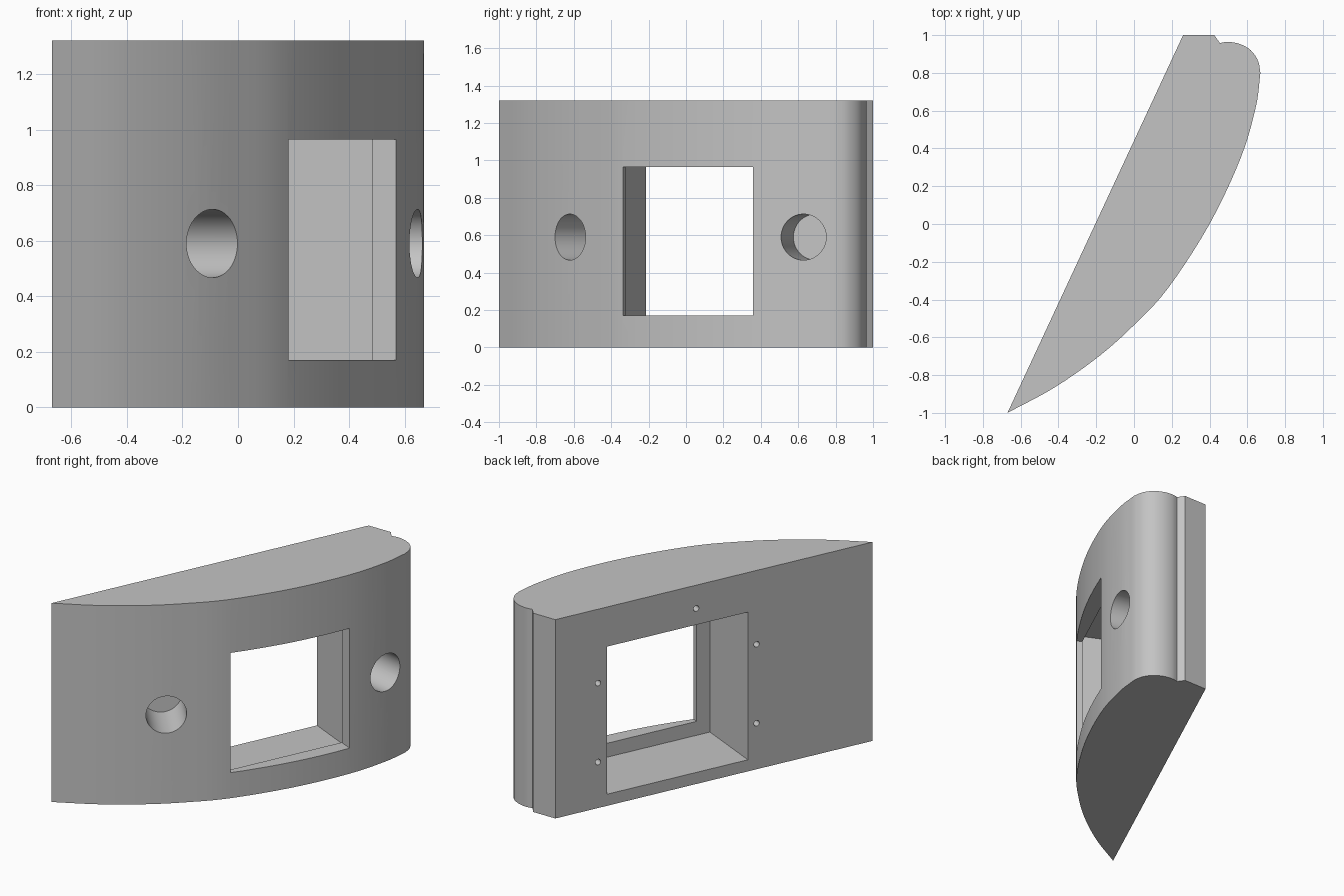
import bpy, bmesh, math
from mathutils import Vector, Matrix

if "Cube" in bpy.data.objects:
    bpy.data.objects.remove(bpy.data.objects["Cube"], do_unlink=True)

HEIGHT = 1.32
CORNER = Vector((0.26, 1.0, 0))      # rear corner of the flat mounting face
TIP = Vector((-0.67, -1.0, 0))       # sharp front edge
ALONG = (CORNER - TIP).normalized()
OUT = Vector((-ALONG.y, ALONG.x, 0)) # outward normal of the flat face
TURN = Matrix.Rotation(math.atan2(ALONG.y, ALONG.x), 4, "Z")

grey = bpy.data.materials.new("light grey")
grey.use_nodes = True
COLOUR = (0.55, 0.55, 0.55, 1)
grey.diffuse_color = COLOUR
grey.node_tree.nodes["Principled BSDF"].inputs["Base Color"].default_value = COLOUR


def add_object(name, bm):
    bmesh.ops.recalc_face_normals(bm, faces=bm.faces)
    mesh = bpy.data.meshes.new(name)
    bm.to_mesh(mesh)
    bm.free()
    mesh.materials.append(grey)
    obj = bpy.data.objects.new(name, mesh)
    bpy.context.collection.objects.link(obj)
    return obj


def smooth_path(points, steps):
    """Curve passing through every point."""
    p = [Vector(q) for q in points]
    p = [2 * p[0] - p[1]] + p + [2 * p[-1] - p[-2]]
    path = []
    for a, b, c, d in zip(p, p[1:], p[2:], p[3:]):
        for i in range(steps):
            t = i / steps
            path.append(0.5 * (2 * b + (c - a) * t + (2 * a - 5 * b + 4 * c - d) * t ** 2
                               + (3 * b - a - 3 * c + d) * t ** 3))
    return path + [p[-2]]


def on_flat(t, depth, z):
    """Point t along the flat face from the rear corner, depth inside it."""
    return CORNER - ALONG * t - OUT * depth + Vector((0, 0, z))


def cut(body, cutter):
    mod = body.modifiers.new("cut", "BOOLEAN")
    mod.operation = "DIFFERENCE"
    mod.solver = "EXACT"
    mod.object = cutter
    cutter.hide_render = True
    bpy.context.view_layer.objects.active = body
    bpy.ops.object.modifier_apply(modifier=mod.name)
    bpy.data.objects.remove(cutter, do_unlink=True)


def box_cutter(t, z, size, near, far):
    bm = bmesh.new()
    centre = on_flat(t, (near + far) / 2, z)
    scale = Matrix.Diagonal((size, far - near, size, 1))
    bmesh.ops.create_cube(bm, size=1, matrix=Matrix.Translation(centre) @ TURN @ scale)
    return add_object("box_cutter", bm)


def round_cutter(mouth, axis, radius, depth, sides):
    """Blind hole entering at mouth; axis points out of the body."""
    bm = bmesh.new()
    extra = 0.1
    turn = axis.to_track_quat("Z", "Y").to_matrix().to_4x4()
    centre = mouth + axis * (extra - depth) / 2
    bmesh.ops.create_cone(bm, cap_ends=True, segments=sides, radius1=radius, radius2=radius,
                          depth=depth + extra, matrix=Matrix.Translation(centre) @ turn)
    return add_object("round_cutter", bm)


# Housing: curved front, rounded nose, stepped rear lip and flat mounting face
front = smooth_path([(-0.67, -1.0), (-0.42, -0.865), (-0.185, -0.70), (0, -0.535),
                     (0.18, -0.34), (0.40, 0), (0.565, 0.35), (0.645, 0.62),
                     (0.669, 0.80)], 5)
nose = smooth_path([(0.669, 0.80), (0.657, 0.863), (0.618, 0.92), (0.56, 0.953),
                    (0.50, 0.964), (0.455, 0.958)], 4)
lip = [Vector((0.425, 1.0)), CORNER.to_2d()]
bm = bmesh.new()
base = bm.faces.new([bm.verts.new((p.x, p.y, 0)) for p in front + nose[1:] + lip])
top = bmesh.ops.extrude_face_region(bm, geom=[base])["geom"]
bmesh.ops.translate(bm, vec=(0, 0, HEIGHT),
                    verts=[v for v in top if isinstance(v, bmesh.types.BMVert)])
housing = add_object("housing", bm)

# Window: wide pocket from the flat side, smaller opening through the front skin
cut(housing, box_cutter(0.849, 0.567, 0.98, -0.1, 0.456))
cut(housing, box_cutter(0.849, 0.567, 0.795, 0.3, 0.9))

# Two blind round holes square to the curved front
for mouth, axis in (((-0.0925, -0.62, 0.59), (0.65, -0.76, 0)),
                    ((0.645, 0.628, 0.59), (0.975, -0.22, 0))):
    cut(housing, round_cutter(Vector(mouth), Vector(axis).normalized(), 0.123, 0.3, 48))

# Small screw holes around the pocket
for t, z in ((0.98, 1.165), (1.40, 0.829), (1.40, 0.305), (0.297, 0.829), (0.297, 0.305)):
    cut(housing, round_cutter(on_flat(t, 0, z), OUT, 0.019, 0.08, 16))

# Smooth curves, sharp edges
bpy.ops.object.select_all(action="DESELECT")
housing.select_set(True)
bpy.context.view_layer.objects.active = housing
bpy.ops.object.shade_smooth_by_angle(angle=math.radians(25))
